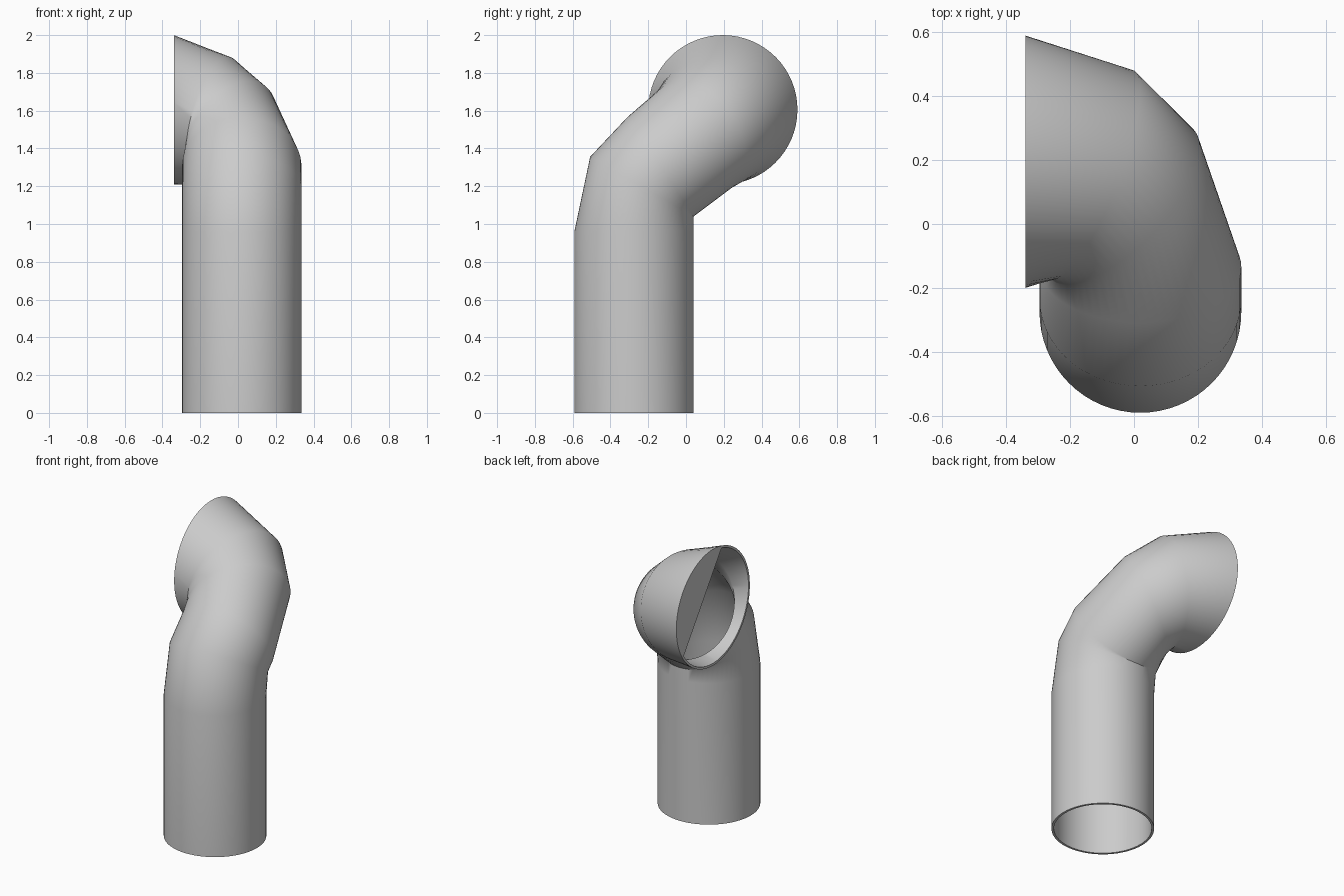
import bpy, math
from mathutils import Vector

if "Cube" in bpy.data.objects:
    bpy.data.objects.remove(bpy.data.objects["Cube"])

SEGMENTS = 64
WALL = 0.015

grey = bpy.data.materials.new("plain_grey")
grey.diffuse_color = (0.6, 0.6, 0.6, 1)
grey.use_nodes = True
grey.node_tree.nodes["Principled BSDF"].inputs["Base Color"].default_value = grey.diffuse_color


def make_object(name, verts, faces):
    mesh = bpy.data.meshes.new(name)
    mesh.from_pydata(verts, [], faces)
    mesh.materials.append(grey)
    mesh.update()
    obj = bpy.data.objects.new(name, mesh)
    bpy.context.collection.objects.link(obj)
    return obj


def lean(angle):
    """Ring axis towards the inside of the first bend."""
    a = math.radians(angle)
    return Vector((0, math.cos(a), -math.sin(a)))


X = Vector((1, 0, 0))
SLOPE = 56.5
side = lean(SLOPE)
along = Vector((0, math.sin(math.radians(SLOPE)), math.cos(math.radians(SLOPE))))
R = 0.316


def turn(angle):
    """Ring axis towards the outside of the second bend."""
    a = math.radians(angle)
    return X * math.cos(a) + along * math.sin(a)


# Rings along the pipe: centre, first axis, second axis, radius
pivot = Vector((0.02, 0.04, 1.04))
elbow = Vector((-0.285, -0.115, 1.345))
rings = [(Vector((0.02, -0.275, 0)), X, lean(0), R),
         (Vector((0.02, -0.275, 0.96)), X, lean(0), R)]
for angle in (30, SLOPE):
    rings.append((pivot - lean(angle) * R, X, lean(angle), R))
rings.append((elbow + turn(41) * 0.325, turn(41), side, 0.325))
rings.append((Vector((-0.128, 0.155, 1.545)), turn(65), side, 0.35))
mouth = Vector((-0.34, 0.195, 1.605))
rings.append((mouth, along, side, 0.395))

# Pipe wall: outer skin up, inner skin back down, closed at both rims
skin = [(c, a, b, r) for c, a, b, r in rings]
skin += [(c, a, b, r - WALL) for c, a, b, r in reversed(rings)]
verts = []
for c, a, b, r in skin:
    for i in range(SEGMENTS):
        t = 2 * math.pi * i / SEGMENTS
        verts.append(c + a * (r * math.cos(t)) + b * (r * math.sin(t)))
faces = []
n = len(skin)
for k in range(n):
    m = (k + 1) % n
    for i in range(SEGMENTS):
        j = (i + 1) % SEGMENTS
        faces.append((k * SEGMENTS + i, m * SEGMENTS + i,
                      m * SEGMENTS + j, k * SEGMENTS + j))
pipe = make_object("bent_pipe", verts, faces)

# Make the wall face outward
bpy.context.view_layer.objects.active = pipe
pipe.select_set(True)
bpy.ops.object.mode_set(mode='EDIT')
bpy.ops.mesh.select_all(action='SELECT')
bpy.ops.mesh.normals_make_consistent(inside=False)
bpy.ops.object.mode_set(mode='OBJECT')
bpy.ops.object.shade_smooth_by_angle(angle=math.radians(40))

# Flat plate closing one side of the mouth
arc = []
for i in range(25):
    t = math.radians(105 - 140 * i / 24)
    arc.append(Vector((-0.337, mouth.y + 0.385 * math.cos(t),
                       mouth.z + 0.385 * math.sin(t))))
count = len(arc)
back = [p + X * 0.006 for p in arc]
plate_faces = [tuple(range(count)), tuple(reversed(range(count, 2 * count)))]
plate_faces += [(i, i + count, (i + 1) % count + count, (i + 1) % count)
                for i in range(count)]
plate = make_object("mouth_plate", arc + back, plate_faces)
bpy.ops.object.select_all(action='DESELECT')
bpy.context.view_layer.objects.active = plate
plate.select_set(True)
bpy.ops.object.mode_set(mode='EDIT')
bpy.ops.mesh.select_all(action='SELECT')
bpy.ops.mesh.normals_make_consistent(inside=False)
bpy.ops.object.mode_set(mode='OBJECT')
